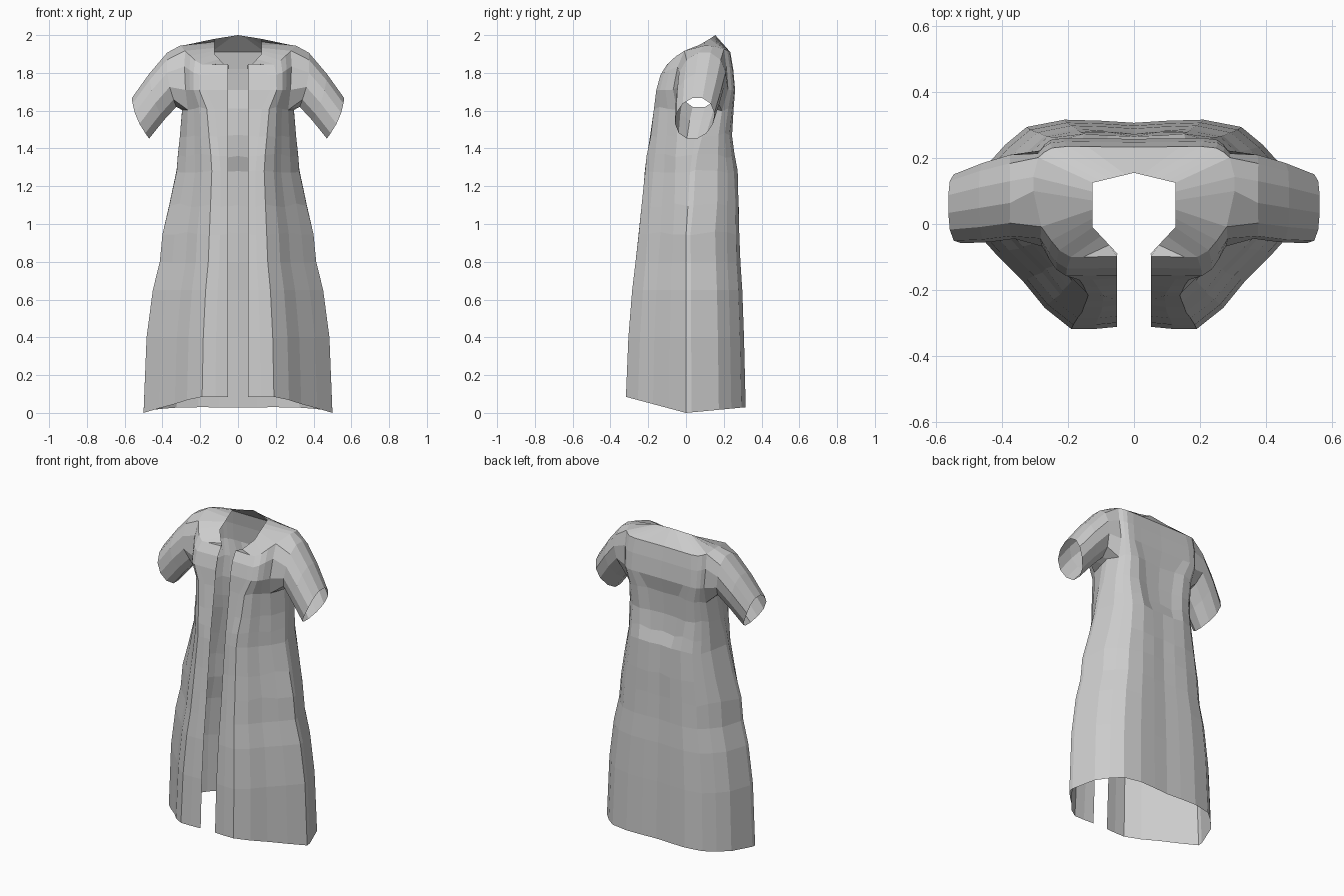
import bpy, bmesh, math, random

cube = bpy.data.objects.get("Cube")
if cube:
    bpy.data.objects.remove(cube, do_unlink=True)
random.seed(4)

# Single cloth colour
cloth = bpy.data.materials.new("grey_cloth")
GREY = (0.6, 0.6, 0.6, 1)
cloth.diffuse_color = GREY
cloth.use_nodes = True
cloth.node_tree.nodes["Principled BSDF"].inputs["Base Color"].default_value = GREY

# Half cross-section from front opening to centre back: width and depth fractions
SECTION = [(0, -.98), (.24, -1), (.38, -1), (.54, -.8), (.67, -.55), (.84, -.28), (1, 0),
           (1, .09), (.9, .55), (.78, .76), (.65, .93), (.42, 1), (.2, .99), (0, .97)]
# Levels: height, half width, front y, back y, side y, roundness, front drop, back drop
LEVELS = [(0, .5, -.318, .316, 0, 1, -.085, -.03),
          (.4, .484, -.305, .307, 0, 1, 0, 0),
          (.65, .451, -.285, .298, 0, 1, 0, 0),
          (.8, .414, -.267, .288, 0, 1, 0, 0),
          (.95, .4, -.25, .283, 0, 1, 0, 0),
          (1.1, .364, -.235, .28, .01, .95, 0, 0),
          (1.28, .325, -.215, .272, .02, .88, 0, 0),
          (1.36, .318, -.205, .257, .03, .82, 0, 0),
          (1.47, .308, -.188, .242, .05, .72, 0, 0),
          (1.61, .295, -.167, .25, .06, .6, 0, 0),
          (1.71, .297, -.157, .26, .075, .38, 0, 0),
          (1.85, .305, -.135, .25, .085, .42, .06, .03),
          (1.945, .305, -.1, .235, .1, .48, .1, .035)]
# Neckline corners: column, x, y, z
NECK = [(0, .05, -.09, 1.82), (3, .125, -.01, 1.9), (8, .125, .125, 1.98), (13, 0, .155, 2)]
OPENING = .052
ARM_COLS, ARM_ROWS = (5, 8), (9, 12)

bm = bmesh.new()


def level_row(z, w, front, back, side, power, front_drop, back_drop):
    """One horizontal ring of the coat, as a half from opening to centre back."""
    row = []
    for c, (u, f) in enumerate(SECTION):
        x = w * u ** power if u else 0
        depth = abs(f) ** power
        y = side + depth * ((front if f < 0 else back) - side)
        height = z - abs(f) * (front_drop if f < 0 else back_drop)
        if c == 0:
            x = OPENING
        # hollow at the small of the back
        if 1.3 < z < 1.7 and c >= 12:
            y -= .012
        # slight cloth creases above the skirt
        if .9 < z < 1.65 and 0 < c < 13:
            y += random.uniform(-.003, .003)
            height += random.uniform(-.012, .012)
        row.append(bm.verts.new((x, y, height)))
    return row


def neck_row():
    row = []
    for (c0, *a), (c1, *b) in zip(NECK, NECK[1:]):
        for c in range(c0, c1):
            t = (c - c0) / (c1 - c0)
            row.append(bm.verts.new([p + (q - p) * t for p, q in zip(a, b)]))
    row.append(bm.verts.new(NECK[-1][1:]))
    return row


# Coat body, leaving the armhole open
rows = [level_row(*level) for level in LEVELS] + [neck_row()]
for r in range(len(rows) - 1):
    for c in range(len(SECTION) - 1):
        if ARM_ROWS[0] <= r < ARM_ROWS[1] and ARM_COLS[0] <= c < ARM_COLS[1]:
            continue
        bm.faces.new((rows[r][c], rows[r][c + 1], rows[r + 1][c + 1], rows[r + 1][c]))

# Armhole edge, walked from lower front to back and round over the shoulder
c0, c1 = ARM_COLS
r0, r1 = ARM_ROWS
ring = [rows[r0][c] for c in range(c0, c1)]
ring += [rows[r][c1] for r in range(r0, r1)]
ring += [rows[r1][c] for c in range(c1, c0, -1)]
ring += [rows[r][c0] for r in range(r1, r0, -1)]
count = len(ring)

# Short sleeve: each ring is top x, top z, bottom x, bottom z, front y, back y
SLEEVE = [(.375, 1.912, .325, 1.615, -.045, .21),
          (.47, 1.8, .39, 1.545, -.055, .185),
          (.563, 1.67, .468, 1.448, -.058, .15)]
start = -math.pi / 2 - math.pi * (c1 - c0) / count
for tx, tz, bx, bz, fy, by in SLEEVE:
    new_ring = []
    for i in range(count):
        angle = start + 2 * math.pi * i / count
        # oval leaning back towards the shoulder ridge
        up = (math.sin(angle) + 1) / 2
        y = (fy + by) / 2 + (by - fy) / 2 * math.cos(angle) + .03 * (up - .5)
        bulge = .02 * math.sin(math.pi * up)
        new_ring.append(bm.verts.new((bx + (tx - bx) * up + bulge, y, bz + (tz - bz) * up)))
    for i in range(count):
        j = (i + 1) % count
        bm.faces.new((ring[i], ring[j], new_ring[j], new_ring[i]))
    ring = new_ring

mesh = bpy.data.meshes.new("open_coat")
bm.to_mesh(mesh)
bm.free()
mesh.materials.append(cloth)
coat = bpy.data.objects.new("open_coat", mesh)
bpy.context.collection.objects.link(coat)

# Other half
mirror = coat.modifiers.new("mirror", 'MIRROR')
mirror.use_axis[0] = True
mirror.use_mirror_merge = True
mirror.merge_threshold = .001
